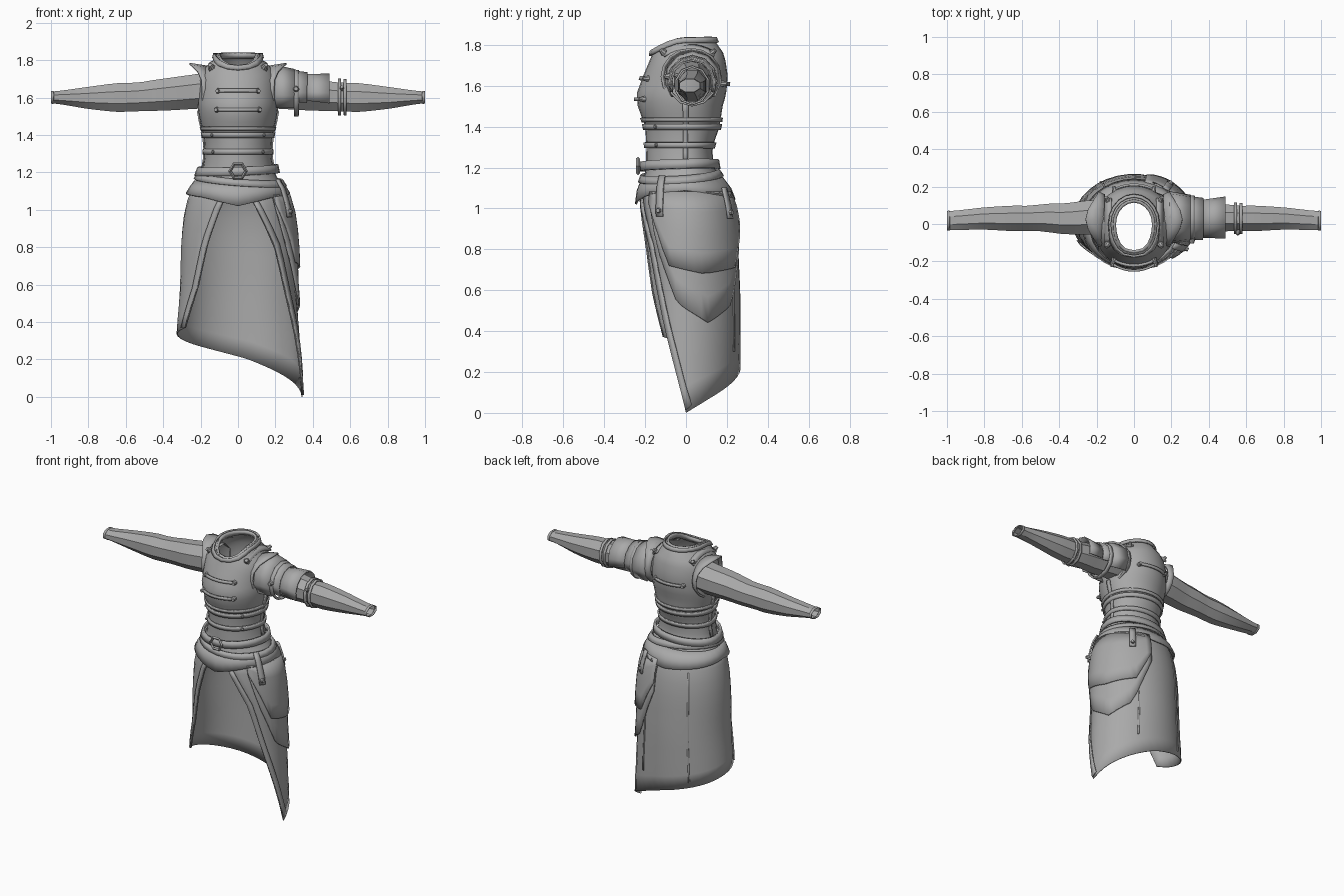
import bpy, bmesh, math
from mathutils import Vector

if "Cube" in bpy.data.objects:
    bpy.data.objects.remove(bpy.data.objects["Cube"])

grey = bpy.data.materials.new("plain grey")
grey.diffuse_color = (0.4, 0.4, 0.4, 1)
grey.use_nodes = True
grey.node_tree.nodes["Principled BSDF"].inputs["Base Color"].default_value = grey.diffuse_color

# Body sections: z, half width, front depth, back depth
BODY = [(0, .34, .2, .26), (.35, .322, .21, .262), (.6, .303, .215, .26), (.85, .298, .22, .248),
        (1.0, .28, .225, .23), (1.1, .25, .22, .2), (1.15, .22, .2, .165), (1.2, .188, .192, .13),
        (1.3, .172, .19, .125), (1.4, .18, .195, .16), (1.5, .205, .232, .175), (1.56, .213, .238, .193),
        (1.65, .208, .205, .2), (1.72, .2, .175, .19), (1.77, .165, .155, .175), (1.8, .125, .142, .15),
        (1.85, .105, .13, .12)]
# Sleeve sections: x, centre y, centre z, half depth, half height
ARM = [(.15, .035, 1.64, .1, .1), (.25, .035, 1.63, .095, .095), (.37, .027, 1.618, .085, .09),
       (.5, .035, 1.607, .075, .082), (.53, .03, 1.603, .068, .078), (.65, .03, 1.6, .07, .08),
       (.8, .03, 1.598, .06, .06), (.93, .021, 1.6, .053, .038), (1.0, .018, 1.601, .05, .029)]


def look(table, k):
    """Linear lookup in a table sorted on its first column."""
    if k <= table[0][0]:
        return table[0][1:]
    for a, b in zip(table, table[1:]):
        if k <= b[0]:
            t = (k - a[0]) / (b[0] - a[0])
            return tuple(p + (q - p) * t for p, q in zip(a[1:], b[1:]))
    return table[-1][1:]


def body(deg, z, off=0):
    """Point on the body; 0 degrees is front, 90 is +x."""
    rx, f, b = look(BODY, z)
    s, c = math.sin(math.radians(deg)), math.cos(math.radians(deg))
    return Vector((s * (rx + off), -c * ((f if c > 0 else b) + off), z))


def arm(deg, x, off=0):
    """Point on the sleeve; 0 degrees is up, 90 is back."""
    cy, cz, ry, rz = look(ARM, x)
    a = math.radians(deg)
    return Vector((x, cy + (ry + off) * math.sin(a), cz + (rz + off) * math.cos(a)))


def finish(name, bm, thick=0, mirror=False, angle=30):
    me = bpy.data.meshes.new(name)
    bm.to_mesh(me)
    bm.free()
    ob = bpy.data.objects.new(name, me)
    bpy.context.collection.objects.link(ob)
    me.materials.append(grey)
    bpy.ops.object.select_all(action='DESELECT')
    ob.select_set(True)
    bpy.context.view_layer.objects.active = ob
    bpy.ops.object.shade_smooth_by_angle(angle=math.radians(angle))
    if thick:
        m = ob.modifiers.new("thickness", 'SOLIDIFY')
        m.thickness, m.offset = thick, 1
    if mirror:
        ob.modifiers.new("mirror", 'MIRROR')
    return ob


def patch(name, f, nu, nv, thick=.008, mirror=False, angle=30):
    """Sheet through f(u, v), u around and v downward or outward."""
    bm = bmesh.new()
    g = [[bm.verts.new(f(i / nu, j / nv)) for j in range(nv + 1)] for i in range(nu + 1)]
    for i in range(nu):
        for j in range(nv):
            bm.faces.new((g[i][j], g[i][j + 1], g[i + 1][j + 1], g[i + 1][j]))
    bmesh.ops.remove_doubles(bm, verts=bm.verts, dist=.0005)
    return finish(name, bm, thick, mirror, angle)


def band(name, a0, a1, top, bottom, off, n=24, nv=1, thick=.01, flare=0):
    """Strip on the body; top and bottom are functions of the angle."""
    def f(u, v):
        a = a0 + (a1 - a0) * u
        return body(a, top(a) + (bottom(a) - top(a)) * v, off + flare * v)
    return patch(name, f, n, nv, thick)


def cuff(name, a0, a1, x0, x1, off, flare=0, n=8, thick=.008):
    """Strip around the +x sleeve."""
    return patch(name, lambda u, v: arm(a0 + (a1 - a0) * u, x0 + (x1 - x0) * v, off + flare * v), n, 1, thick)


def knob(name, p, direction, r=.014, h=.024):
    bm = bmesh.new()
    bmesh.ops.create_cone(bm, cap_ends=True, segments=8, radius1=r, radius2=r * .6, depth=h)
    rot = Vector((0, 0, 1)).rotation_difference(Vector(direction))
    for v in bm.verts:
        v.co = rot @ v.co + Vector(p)
    return finish(name, bm)


def const(z):
    return lambda a: z


# Cuirass and neck opening
def neck(a):
    return 1.835 - .065 * max(0, math.cos(math.radians(a))) ** 2


def torso(u, v):
    t = neck(360 * u)
    return body(360 * u, t + (1.1 - t) * v)


patch("cuirass", torso, 28, 20, .004)
band("collar", 0, 360, neck, lambda a: neck(a) - .025, .012, 20, 1, .01, -.004)
band("neck_lining", 0, 360, neck, lambda a: neck(a) - .03, -.015, 20, 1, .015, -.004)
band("cuirass_hem", 0, 360, const(1.445), const(1.425), .004)

# Armhole rims flare outward over the shoulders
def rim(u, v):
    a = 2 * math.pi * u
    c, s = math.cos(a), math.sin(a)
    x = .16 + v * (.035 + .065 * max(0, c) ** 3)
    return Vector((x, .025 + s * (.125 + .015 * v), 1.645 + c * (.115 + .016 * v)))


patch("armhole_rim", rim, 16, 2, .01, True)

# Sleeves with flat facets
patch("sleeve", lambda u, v: arm(360 * u + 22.5, .15 + .85 * v, .004), 8, 14, 0, True, 20)
patch("sleeve_cuff", lambda u, v: arm(360 * u + 22.5, .985 + .015 * v, .003), 8, 1, .004, True, 20)

# Layered arm plates on the +x side
cuff("shoulder_plate", -130, 130, .19, .30, .035, -.008)
cuff("upper_arm_plate", -115, 115, .27, .37, .018, .002)
cuff("lower_arm_plate", -110, 110, .36, .49, .008, .022)
cuff("arm_strap", 0, 360, .30, .325, .022, 0, 12, .01)
cuff("elbow_strap", 0, 360, .535, .55, .01, 0, 10, .01)
cuff("forearm_strap", 0, 360, .565, .58, .008, 0, 10, .01)
knob("arm_buckle", arm(-80, .31, .035), (0, -1, .1), .018)
knob("elbow_buckle", arm(-60, .555, .02), (0, -1, .5), .014)

# Chest and back bars with knobs at the ends
for nm, z, mid, half in (("upper_chest_bar", 1.635, 0, 29), ("lower_chest_bar", 1.535, 0, 31),
                         ("back_bar", 1.61, 180, 28)):
    band(nm, mid - half, mid + half, const(z + .009), const(z - .009), .007, 10, 1, .012)
    for s in (-1, 1):
        p = body(mid + s * half, z, .015)
        knob(nm + "_knob", p, (p.x * .5, p.y, 0), .016, .03)

# Shoulder straps
for s in (-1, 1):
    def strap(u, v):
        y = -.11 + .25 * v
        return Vector((s * (.14 + (u - .5) * .035 * s), y, 1.795 - 2.3 * (y - .015) ** 2 - (u - .5) * s * .02))
    patch("shoulder_strap", strap, 1, 8, .012)
    knob("strap_front_knob", (s * .145, -.115, 1.768), (s * .5, -1, .8), .018)
    knob("strap_back_knob", (s * .145, .135, 1.768), (s * .5, 1, .8), .016)

# Waist bands, side seams and rivets
for z in (1.4, 1.31):
    band("waist_band", 0, 360, const(z + .014), const(z - .014), .006, 28, 1, .01)
    for a in (-45, 45):
        knob("waist_rivet", body(a, z, .015), body(a, z) - Vector((0, 0, z)), .012, .02)
for a in (90, 270):
    band("side_seam", a - 4, a + 4, const(1.53), const(1.22), .004, 1, 6, .008)

# Two tilted belts and the front buckle
def tilt(z, x, y):
    return lambda a: z + x * math.sin(math.radians(a)) - y * math.cos(math.radians(a))


band("upper_belt", 0, 360, tilt(1.232, .008, .005), tilt(1.187, .008, .005), .02, 28, 1, .014)
band("lower_belt", 0, 360, tilt(1.175, -.02, .015), tilt(1.14, -.02, .015), .012, 28, 1, .014)
bpy.ops.mesh.primitive_torus_add(location=(0, -.235, 1.208), rotation=(math.pi / 2, 0, 0), major_segments=6,
                                 minor_segments=4, major_radius=.043, minor_radius=.009)
bpy.context.object.name = "belt_buckle"
bpy.context.object.data.materials.append(grey)

# Skirt open at the front, with a slanted lower edge
RIGHT = [(0, 90), (.42, 62), (.8, 40), (1.03, 18), (1.13, 8)]
LEFT = [(.37, 300), (.58, 316), (.82, 328), (1.03, 342), (1.13, 352)]
BOTTOM = [(0, 0), (.14, .07), (.29, .14), (.43, .205), (.57, .25), (.71, .29), (.86, .335), (1, .37)]


def skirt(u, v):
    z = 1.13 + (look(BOTTOM, u)[0] - 1.13) * v
    r, l = look(RIGHT, z)[0], look(LEFT, z)[0]
    return body(r + (l - r) * u, z)


patch("skirt", skirt, 22, 10, .006, False, 20)
patch("right_hem", lambda u, v: body(look(RIGHT, 1.08 - 1.07 * v)[0] + 7 * u, 1.08 - 1.07 * v + .03 * u * v, .006), 1, 12)
patch("left_hem", lambda u, v: body(look(LEFT, 1.08 - .71 * v)[0] + 7 * (u - 1), 1.08 - .71 * v, .006), 1, 10)
for a in (150, 212):
    band("back_seam", a, a + 2, const(1.03), const(.3), .003, 1, 8, .006)

# Flared waist flap with a front point
FLAP = [(0, 1.02), (40, 1.065), (90, 1.085), (135, 1.06), (180, 1.04)]
band("waist_flap", 0, 360, const(1.15), lambda a: look(FLAP, min(a, 360 - a))[0], .006, 32, 2, .01, .01)

# Layered hip panels on the +x side
LOWER = [(43, 1.02), (53, .82), (79, .54), (113, .44), (142, .53), (168, .87)]
UPPER = [(43, 1.03), (70, .72), (108, .68), (147, .71), (168, .93)]
band("lower_hip_panel", 43, 168, const(1.08), lambda a: look(LOWER, a)[0], .008, 18, 5, .01, .004)
band("upper_hip_panel", 43, 168, const(1.08), lambda a: look(UPPER, a)[0], .014, 18, 4, .01, .008)

# Hanging straps
for a, top, low in ((60, 1.16, .96), (143, 1.1, .95)):
    band("hanging_strap", a - 4, a + 4, const(top), const(low), .03, 2, 4, .01)
    p = body(a, low + .03, .042)
    knob("hanging_strap_knob", p, (p.x, p.y, 0), .016)
